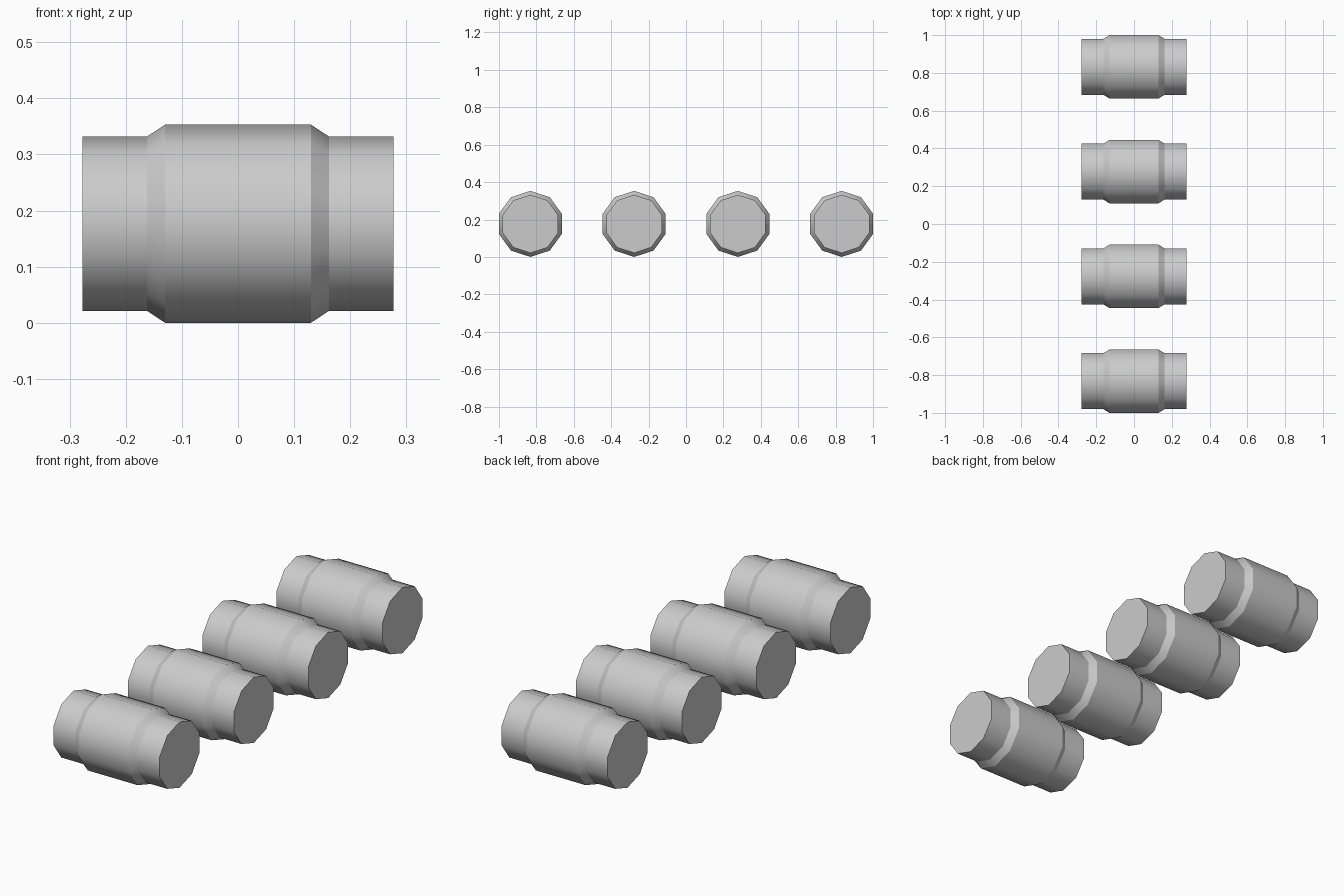
import bpy, bmesh, math

cube = bpy.data.objects.get("Cube")
if cube:
    bpy.data.objects.remove(cube, do_unlink=True)

SIDES = 10
HEIGHT = 0.1765   # axis height, equal to the widest radius
SPACING = 0.5547
HALF_PROFILE = [(0.277, 0.1555), (0.162, 0.1555), (0.13, 0.1765)]

grey = bpy.data.materials.new("plain grey")
grey.use_nodes = True
colour = (0.6, 0.6, 0.6, 1)
grey.diffuse_color = colour
grey.node_tree.nodes["Principled BSDF"].inputs["Base Color"].default_value = colour


def barrel_mesh():
    """Ten-sided body lofted along x, with stepped collars at both ends."""
    bm = bmesh.new()
    profile = [(-x, r) for x, r in HALF_PROFILE] + HALF_PROFILE[::-1]
    rings = []
    for x, r in profile:
        angles = [math.pi / 2 + math.tau * i / SIDES for i in range(SIDES)]
        rings.append([bm.verts.new((x, r * math.cos(a), r * math.sin(a))) for a in angles])
    for a, b in zip(rings, rings[1:]):
        for i in range(SIDES):
            j = (i + 1) % SIDES
            bm.faces.new((a[i], a[j], b[j], b[i])).smooth = True
    # Flat end caps
    bm.faces.new(rings[0])
    bm.faces.new(rings[-1])
    bmesh.ops.recalc_face_normals(bm, faces=bm.faces)
    # Round around the axis, crisp at every step along it
    for edge in bm.edges:
        edge.smooth = abs(edge.verts[0].co.x - edge.verts[1].co.x) > 0.001
    mesh = bpy.data.meshes.new("barrel")
    bm.to_mesh(mesh)
    bm.free()
    mesh.materials.append(grey)
    return mesh


# Row of four identical barrels
mesh = barrel_mesh()
for i in range(4):
    barrel = bpy.data.objects.new(f"barrel_{i + 1}", mesh)
    barrel.location = (0, (i - 1.5) * SPACING, HEIGHT)
    bpy.context.collection.objects.link(barrel)
